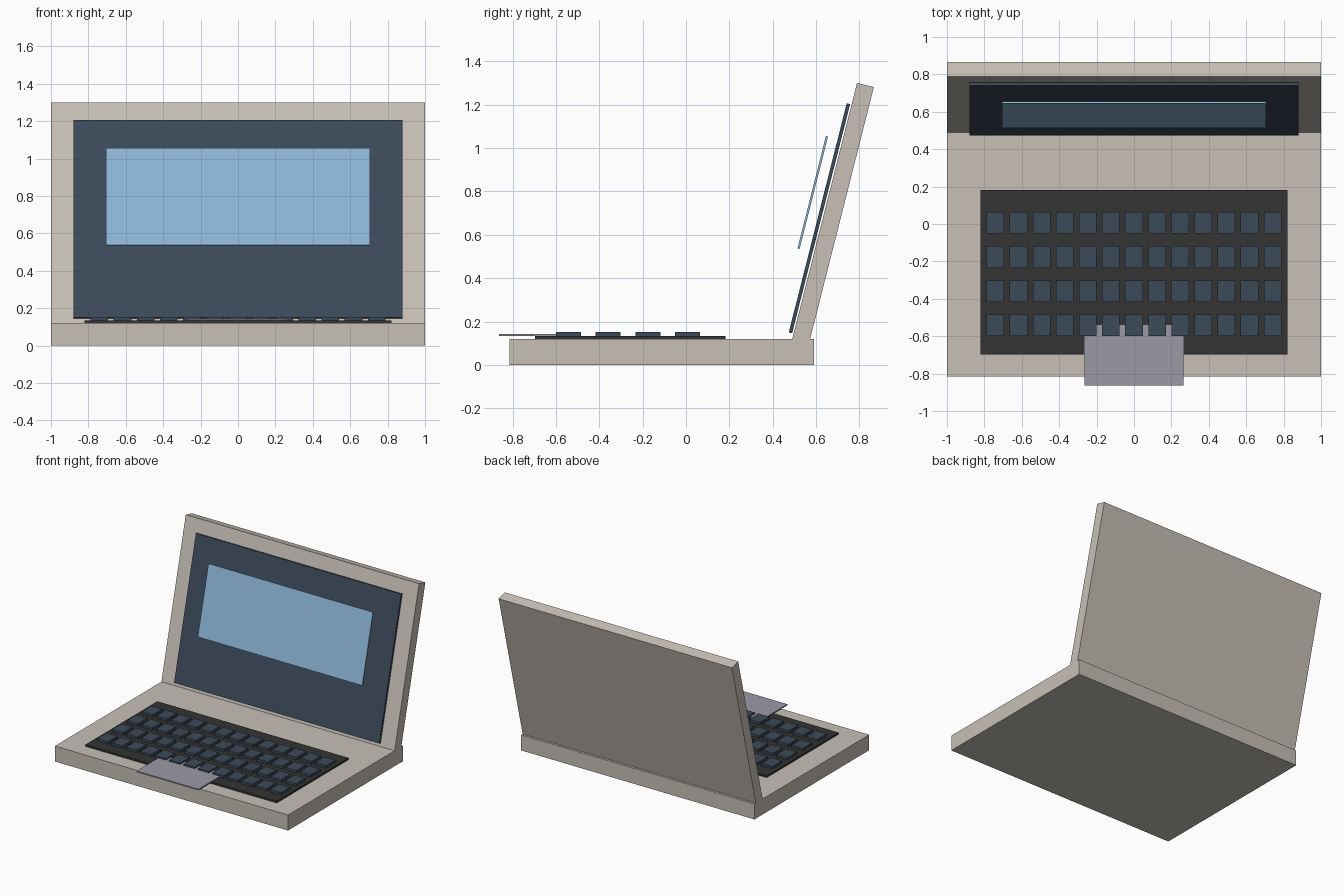
import bpy
from math import radians
from mathutils import Matrix, Vector

if "Cube" in bpy.data.objects:
    bpy.data.objects.remove(bpy.data.objects["Cube"], do_unlink=True)


def material(name, r, g, b):
    mat = bpy.data.materials.new(name)
    mat.use_nodes = True
    mat.diffuse_color = (r, g, b, 1)
    mat.node_tree.nodes["Principled BSDF"].inputs["Base Color"].default_value = (r, g, b, 1)
    return mat


BEIGE = material("warm_beige", 0.57, 0.53, 0.47)
NAVY = material("dark_navy", 0.046, 0.068, 0.102)
BLUE = material("pale_blue", 0.27, 0.47, 0.69)
CHARCOAL = material("charcoal", 0.033, 0.033, 0.033)
GREY = material("lilac_grey", 0.33, 0.32, 0.38)


def box(name, mat, x, y, z, frame=Matrix()):
    """Box spanning the given (low, high) ranges, placed in a frame."""
    spans = (x, y, z)
    centre = Vector([(lo + hi) / 2 for lo, hi in spans])
    size = Vector([hi - lo for lo, hi in spans])
    bpy.ops.mesh.primitive_cube_add(size=1)
    obj = bpy.context.object
    obj.name = name
    obj.data.transform(Matrix.Translation(centre) @ Matrix.Diagonal(size).to_4x4())
    obj.matrix_world = frame
    obj.data.materials.append(mat)
    return obj


# Base slab, keyboard tray and touch pad
box("base", BEIGE, (-1, 1), (-0.815, 0.59), (0, 0.12))
box("keyboard_tray", CHARCOAL, (-0.82, 0.82), (-0.697, 0.183), (0.12, 0.134))
box("touch_pad", GREY, (-0.265, 0.265), (-0.863, -0.54), (0.133, 0.142))

# Grid of keys
COLUMNS, ROWS = 13, 4
for row in range(ROWS):
    y = 0.007 - 0.183 * row
    for col in range(COLUMNS):
        x = 0.1235 * (col - (COLUMNS - 1) / 2)
        box(f"key_{row + 1}_{col + 1}", NAVY,
            (x - 0.047, x + 0.047), (y - 0.058, y + 0.058), (0.13, 0.153))

# Lid parts share a frame hinged at the lower front edge, leaning back
hinge = Matrix.Translation((0, 0.49, 0.12)) @ Matrix.Rotation(radians(-14.2), 4, "X")
box("lid", BEIGE, (-1, 1), (0, 0.08), (0, 1.218), hinge)
box("screen", NAVY, (-0.88, 0.88), (-0.023, -0.007), (0.025, 1.115), hinge)
box("screen_window", BLUE, (-0.705, 0.705), (-0.079, -0.069), (0.41, 0.945), hinge)
